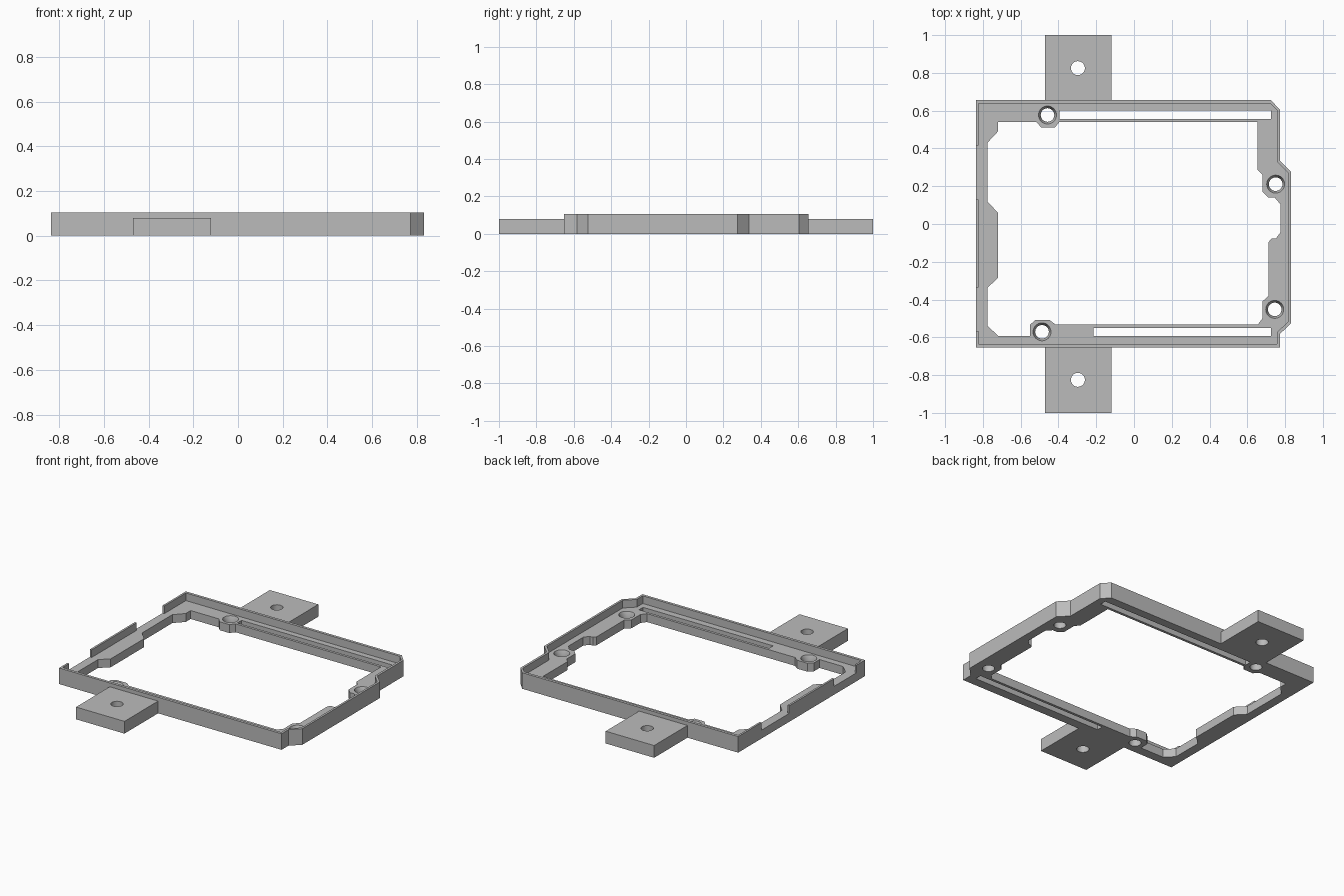
import bpy
import bmesh
import math

default_cube = bpy.data.objects.get("Cube")
if default_cube:
    bpy.data.objects.remove(default_cube, do_unlink=True)

FLOOR, TAB_HEIGHT, WALL_HEIGHT = 0.055, 0.08, 0.105
BELOW, ABOVE = -0.1, 0.3

grey = bpy.data.materials.new("plain grey plastic")
grey.use_nodes = True
grey.diffuse_color = (0.5, 0.5, 0.5, 1)
grey.node_tree.nodes["Principled BSDF"].inputs["Base Color"].default_value = grey.diffuse_color


def add_object(name, mesh_builder):
    """Link a new object holding the finished bmesh."""
    mesh = bpy.data.meshes.new(name)
    bmesh.ops.recalc_face_normals(mesh_builder, faces=mesh_builder.faces)
    mesh_builder.to_mesh(mesh)
    mesh_builder.free()
    mesh.materials.append(grey)
    created = bpy.data.objects.new(name, mesh)
    bpy.context.collection.objects.link(created)
    return created


def prism(name, outline, bottom, top):
    """Extrude a flat outline between two heights."""
    builder = bmesh.new()
    base = builder.faces.new([builder.verts.new((x, y, bottom)) for x, y in outline])
    extruded = bmesh.ops.extrude_face_region(builder, geom=[base])["geom"]
    for item in extruded:
        if isinstance(item, bmesh.types.BMVert):
            item.co.z = top
    return add_object(name, builder)


def block(name, left, right, near, far, bottom, top):
    outline = [(left, near), (right, near), (right, far), (left, far)]
    return prism(name, outline, bottom, top)


def cone(name, centre, low_radius, high_radius, bottom, top):
    builder = bmesh.new()
    bmesh.ops.create_cone(builder, cap_ends=True, segments=32, radius1=low_radius,
                          radius2=high_radius, depth=top - bottom)
    bmesh.ops.translate(builder, verts=builder.verts, vec=(*centre, (top + bottom) / 2))
    return add_object(name, builder)


def cut(target, cutters):
    """Subtract every cutter, apply the result and discard the cutters."""
    bpy.context.view_layer.objects.active = target
    for cutter in cutters:
        cutter.hide_render = True
        modifier = target.modifiers.new("cut", "BOOLEAN")
        modifier.operation = "DIFFERENCE"
        modifier.solver = "EXACT"
        modifier.object = cutter
        bpy.ops.object.modifier_apply(modifier=modifier.name)
        bpy.data.objects.remove(cutter, do_unlink=True)


def smooth(target):
    bpy.ops.object.select_all(action="DESELECT")
    target.select_set(True)
    bpy.context.view_layer.objects.active = target
    bpy.ops.object.shade_smooth_by_angle(angle=math.radians(30))


# Outer body and the shallow tray inside its rim
outer_outline = [(-.836, -.653), (.772, -.653), (.772, -.583), (.832, -.524), (.832, .275),
                 (.772, .337), (.772, .605), (.725, .656), (-.836, .656)]
tray_outline = [(-.823, -.635), (.757, -.635), (.757, -.573), (.818, -.515), (.818, .268),
                (.757, .33), (.757, .603), (.722, .638), (-.823, .638)]

# Large opening, with lobes left around the screw holes
opening_outline = [
    (-.72, .54), (-.517, .54), (-.49, .51), (-.42, .51), (-.395, .54), (.655, .54),
    (.655, .287), (.68, .26), (.68, .17), (.71, .14), (.745, .14), (.775, .105),
    (.775, -.045), (.75, -.078), (.728, -.078), (.713, -.095), (.713, -.38), (.68, -.41),
    (.68, -.5), (.655, -.533), (-.415, -.533), (-.447, -.508), (-.522, -.508), (-.55, -.533),
    (-.55, -.592), (-.72, -.592), (-.776, -.538), (-.776, -.338), (-.72, -.285), (-.72, .06),
    (-.776, .118), (-.776, .43), (-.72, .49)]

frame = prism("tray_frame", outer_outline, 0, WALL_HEIGHT)
cutters = [
    prism("tray_cutter", tray_outline, FLOOR, ABOVE),
    prism("opening_cutter", opening_outline, BELOW, ABOVE),
    block("back_slot_cutter", -.395, .725, .557, .6, BELOW, ABOVE),
    block("front_slot_cutter", -.215, .725, -.592, -.55, BELOW, ABOVE),
]

# Connector notches in the side rim
for near, far in ((.13, .415), (-.335, -.567)):
    cutters.append(block("notch_cutter", -.9, -.8, near, far, FLOOR, ABOVE))

# Screw holes, widened toward the tray floor
for centre in ((-.458, .577), (.75, .211), (.745, -.452), (-.487, -.571)):
    cutters.append(cone("screw_hole_cutter", centre, .036, .036, BELOW, ABOVE))
    cutters.append(cone("countersink_cutter", centre, .036, .048, FLOOR / 2, FLOOR + .001))
cut(frame, cutters)
smooth(frame)

# Mounting tabs at the front and back
for side, name in ((-1, "front_mounting_tab"), (1, "back_mounting_tab")):
    tab = block(name, -.47, -.12, side * .645, side, 0, TAB_HEIGHT)
    cut(tab, [cone("tab_hole_cutter", (-.297, side * .825), .037, .037, BELOW, ABOVE)])
    smooth(tab)
